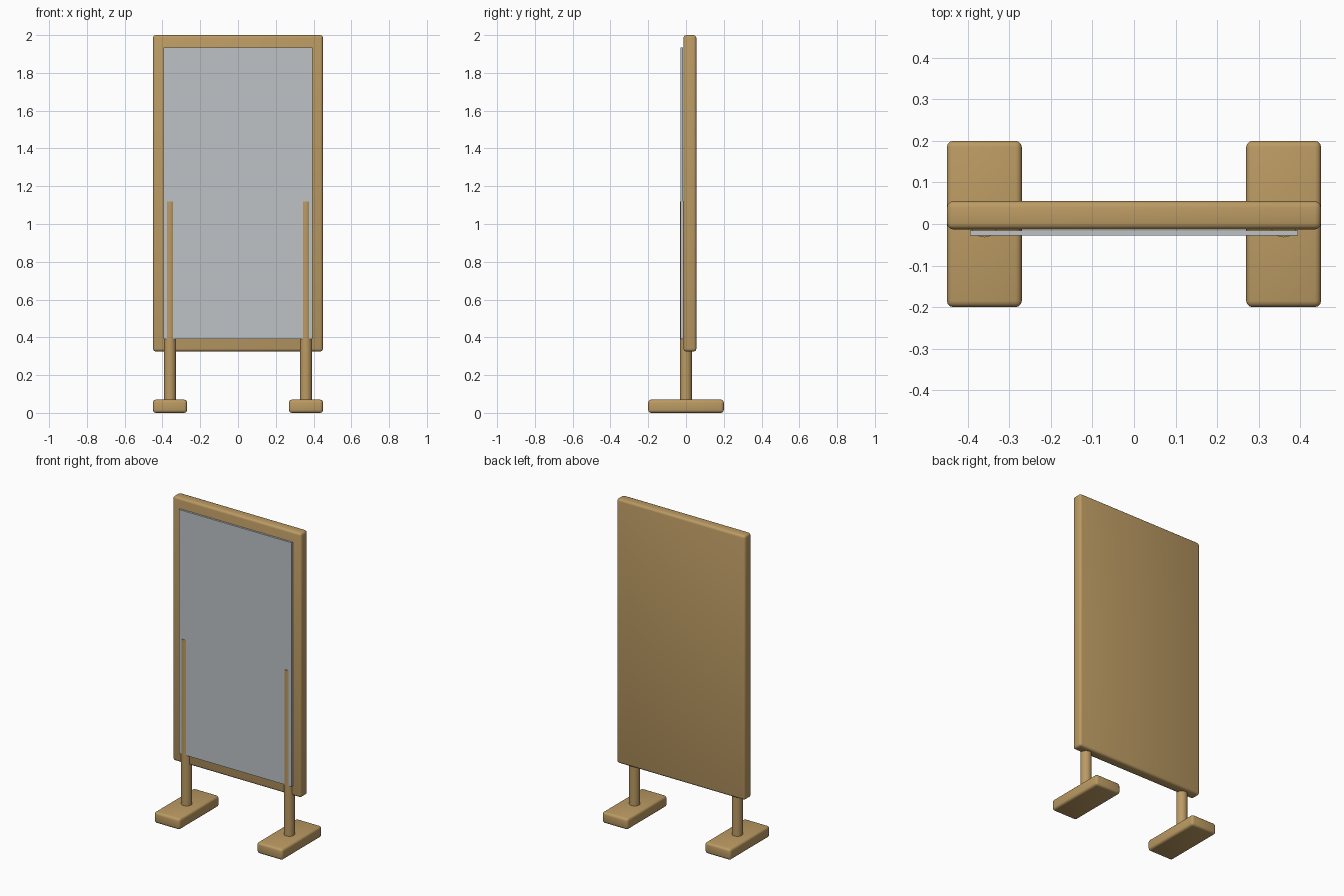
import bpy

cube = bpy.data.objects.get("Cube")
if cube:
    bpy.data.objects.remove(cube, do_unlink=True)


def material(name, colour):
    mat = bpy.data.materials.new(name)
    mat.use_nodes = True
    mat.diffuse_color = colour
    mat.node_tree.nodes["Principled BSDF"].inputs["Base Color"].default_value = colour
    return mat


wood = material("light wood", (0.50, 0.325, 0.125, 1))
silver = material("silver glass", (0.51, 0.545, 0.565, 1))


def finish(name, mat):
    obj = bpy.context.object
    obj.name = obj.data.name = name
    obj.data.materials.append(mat)
    return obj


def box(name, low, high, mat, bevel=0.0):
    """Box between two corners, with optional rounded edges."""
    centre = [(a + b) / 2 for a, b in zip(low, high)]
    bpy.ops.mesh.primitive_cube_add(size=1, location=centre)
    obj = finish(name, mat)
    obj.scale = [b - a for a, b in zip(low, high)]
    bpy.ops.object.transform_apply(location=False, rotation=False, scale=True)
    if bevel:
        mod = obj.modifiers.new("rounded edges", "BEVEL")
        mod.width = bevel
        mod.segments = 3
        bpy.ops.object.modifier_apply(modifier=mod.name)
        bpy.ops.object.shade_smooth_by_angle()
    return obj


# Solid backing board and the thin mirror plate on its front
box("frame_board", (-0.45, -0.013, 0.325), (0.45, 0.055, 2.0), wood, 0.015)
box("mirror_glass", (-0.395, -0.028, 0.39), (0.395, -0.016, 1.935), silver)

# Round posts, half sunk in the board, each on a flat foot
for side, sign in (("left", 1), ("right", -1)):
    edges = sorted((sign * 0.27, sign * 0.45))
    box(side + "_foot", (edges[0], -0.2, 0), (edges[1], 0.2, 0.07), wood, 0.015)
    bpy.ops.mesh.primitive_cylinder_add(
        vertices=32, radius=0.032, depth=1.08, location=(sign * 0.36, 0, 0.58))
    finish(side + "_post", wood)
    bpy.ops.object.shade_smooth_by_angle()
